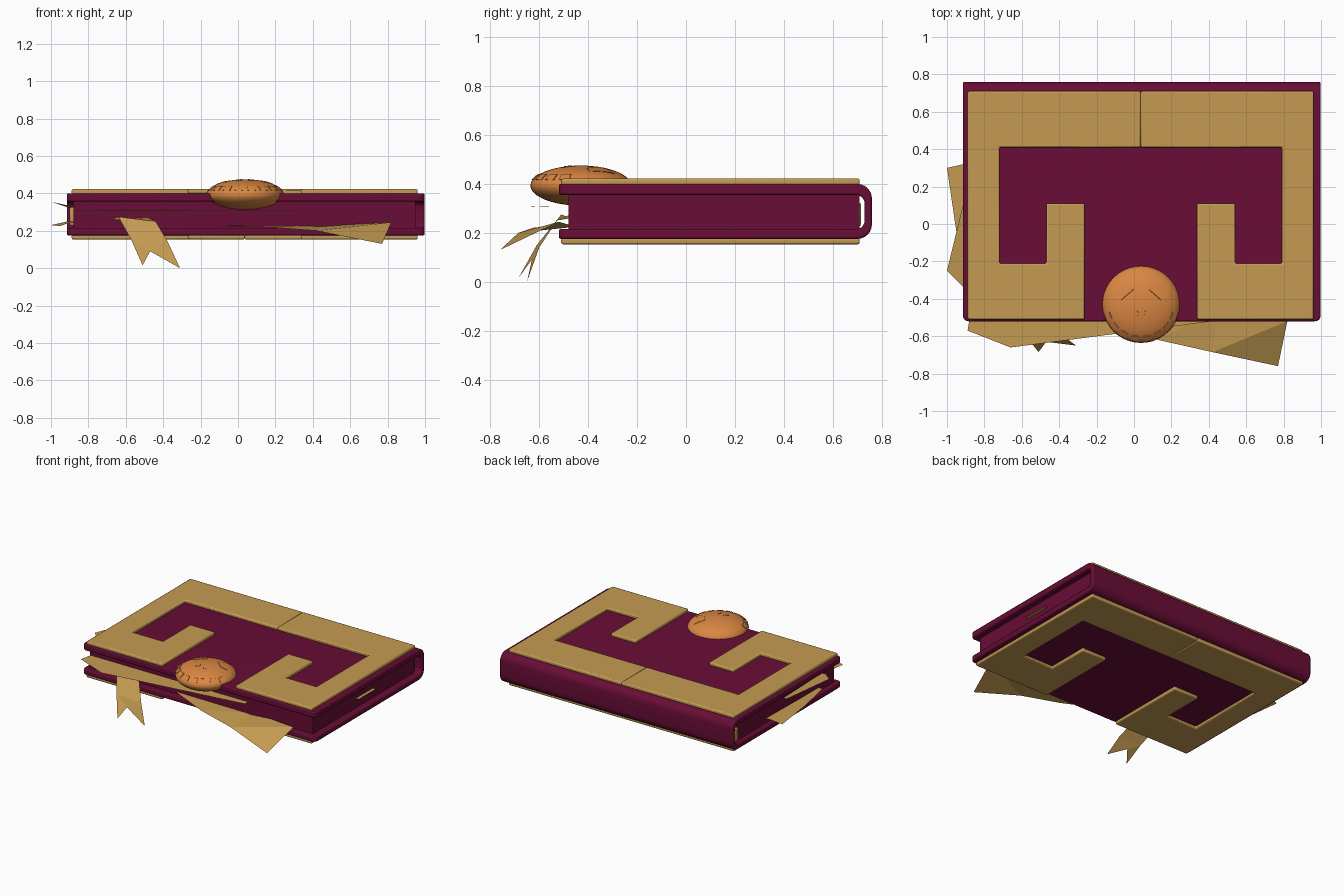
import bpy, bmesh
from math import sin, cos, radians, sqrt
from mathutils import Vector

if "Cube" in bpy.data.objects:
    bpy.data.objects.remove(bpy.data.objects["Cube"])

def material(name, rgb):
    m = bpy.data.materials.new(name)
    m.diffuse_color = (*rgb, 1)
    m.use_nodes = True
    m.node_tree.nodes["Principled BSDF"].inputs["Base Color"].default_value = m.diffuse_color
    return m

MAROON = material("maroon", (0.14, 0.004, 0.036))
GOLD = material("gold", (0.56, 0.33, 0.085))
ORANGE = material("orange", (0.70, 0.24, 0.055))

def finish(name, bm, mat, bevel=0, smooth=True):
    bmesh.ops.recalc_face_normals(bm, faces=bm.faces)
    me = bpy.data.meshes.new(name)
    bm.to_mesh(me)
    bm.free()
    me.materials.append(mat)
    ob = bpy.data.objects.new(name, me)
    bpy.context.collection.objects.link(ob)
    if bevel:
        b = ob.modifiers.new("bevel", 'BEVEL')
        b.width, b.segments, b.limit_method = bevel, 2, 'ANGLE'
    if smooth:
        bpy.ops.object.select_all(action='DESELECT')
        ob.select_set(True)
        bpy.context.view_layer.objects.active = ob
        bpy.ops.object.shade_smooth_by_angle(angle=radians(35))
    return ob

def prism(points, offset):
    """Closed polygon of 3D points extruded along offset."""
    bm = bmesh.new()
    f = bm.faces.new([bm.verts.new(p) for p in points])
    r = bmesh.ops.extrude_face_region(bm, geom=[f])
    bmesh.ops.translate(bm, vec=offset, verts=[v for v in r['geom'] if isinstance(v, bmesh.types.BMVert)])
    return bm

def box(name, lo, hi, mat, bevel=0):
    pts = [(lo[0], lo[1], lo[2]), (hi[0], lo[1], lo[2]), (hi[0], hi[1], lo[2]), (lo[0], hi[1], lo[2])]
    return finish(name, prism(pts, (0, 0, hi[2] - lo[2])), mat, bevel)

def arc(cy, cz, r, a0, a1, n=6):
    return [(cy + r * cos(radians(a0 + (a1 - a0) * i / n)),
             cz + r * sin(radians(a0 + (a1 - a0) * i / n))) for i in range(n + 1)]

# Cover: C-shaped profile with a rounded spine, run along x
X0, X1, FRONT = -0.915, 0.998, -0.52
profile = ([(FRONT, 0.175)] + arc(0.70, 0.235, 0.06, -90, 0) + arc(0.70, 0.34, 0.06, 0, 90)
           + [(FRONT, 0.40), (FRONT, 0.355)] + arc(0.695, 0.32, 0.035, 90, 0)
           + arc(0.695, 0.25, 0.035, 0, -90) + [(FRONT, 0.215)])
bm = prism([(X0, y, z) for y, z in profile], (X1 - X0, 0, 0))
corners = [e for e in bm.edges if all(abs(v.co.y - FRONT) < 1e-4 for v in e.verts)
           and abs(e.verts[0].co.x - e.verts[1].co.x) < 1e-4]
bmesh.ops.bevel(bm, geom=corners, offset=0.03, segments=4, profile=0.5, affect='EDGES')
finish("cover", bm, MAROON, 0.008)

# Page block
box("page_block", (-0.88, -0.48, 0.21), (0.95, 0.71, 0.36), MAROON)
box("spine_ribbon_end", (-0.90, 0.67, 0.225), (-0.86, 0.715, 0.325), GOLD, 0.01)

# Gold hooked frames: a half outline mirrored left/right and top/bottom
CX = 0.036
half = [(0, 0.41), (0.755, 0.41), (0.755, -0.21), (0.505, -0.21), (0.505, 0.11), (0.30, 0.11),
        (0.30, -0.51), (0.925, -0.51), (0.925, 0.71), (0, 0.71)]
for face, z in (("top", 0.395), ("bottom", 0.153)):
    for side, s in (("left", -1), ("right", 1)):
        bm = prism([(CX + s * x, y, z) for x, y in half], (0, 0, 0.027))
        finish(f"{face}_frame_{side}", bm, GOLD, 0.008)

# Round clasp: flattened sphere
C = Vector((CX + 0.002, -0.43, 0.393))
R = Vector((0.208, 0.206, 0.082))
bm = bmesh.new()
bmesh.ops.create_uvsphere(bm, u_segments=40, v_segments=20, radius=1)
for v in bm.verts:
    v.co = Vector(a * b for a, b in zip(v.co, R)) + C
finish("clasp", bm, ORANGE)

# Raised face details laid over the clasp (unit-disc coordinates)
def patch(name, corners, n=4):
    bm = bmesh.new()
    a, b, c, d = [Vector(p) for p in corners]
    layers = []
    for lift in (0.98, 1.025):
        grid = []
        for i in range(n + 1):
            for j in range(n + 1):
                p = a.lerp(b, i / n).lerp(d.lerp(c, i / n), j / n)
                q = Vector((p.x, p.y, sqrt(max(0, 1 - p.length_squared)))) * lift
                grid.append(bm.verts.new(Vector(k * r for k, r in zip(q, R)) + C))
        for i in range(n):
            for j in range(n):
                k = i * (n + 1) + j
                bm.faces.new([grid[k], grid[k + 1], grid[k + n + 2], grid[k + n + 1]])
        layers.append([e for e in bm.edges if e.is_boundary])
    bmesh.ops.bridge_loops(bm, edges=[e for e in bm.edges if e.is_boundary])
    finish(name, bm, ORANGE)

for side, s in (("left", -1), ("right", 1)):
    patch(f"eye_{side}", [(s * x, y) for x, y in ((0.20, 0.38), (0.47, 0.66), (0.70, 0.18), (0.50, 0.12))])
    patch(f"nostril_{side}", [(s * x, y) for x, y in ((0.07, -0.18), (0.12, -0.17), (0.21, -0.30), (0.09, -0.33))], 2)
for i in range(8):
    m = radians(200 + 20 * i)
    w = radians(6.5)
    patch(f"tooth_{i + 1}", [(r * cos(t), r * sin(t)) for r, t in
          ((0.83, m - w), (0.83, m + w), (0.96, m + w), (0.96, m - w))], 2)

# Loose paper sheets and the forked ribbon
def sheet(name, points, faces):
    bm = bmesh.new()
    vs = [bm.verts.new(p) for p in points]
    for f in faces:
        bm.faces.new([vs[i] for i in f])
    finish(name, bm, GOLD, smooth=False)

sheet("front_sheet_upper", [(-0.86, -0.40, 0.31), (-0.89, -0.57, 0.31), (-0.66, -0.66, 0.305),
                            (0.42, -0.52, 0.31), (0.42, -0.40, 0.31)], [(0, 1, 2, 3, 4)])
sheet("front_sheet_lower", [(-0.25, -0.45, 0.23), (0.13, -0.62, 0.222), (0.42, -0.685, 0.20),
                            (0.77, -0.76, 0.13), (0.82, -0.52, 0.245), (0.45, -0.45, 0.225)],
      [(0, 1, 5), (1, 2, 5), (2, 4, 5), (2, 3, 4)])
sheet("left_sheet_lower", [(-0.80, 0.33, 0.25), (-0.91, 0.32, 0.25), (-1, 0.30, 0.23),
                           (-0.95, -0.04, 0.225), (-0.91, -0.30, 0.24), (-0.80, -0.30, 0.25)],
      [(0, 1, 4, 5), (1, 2, 3, 4)])
sheet("left_sheet_upper", [(-0.80, 0.12, 0.32), (-0.91, 0.12, 0.325), (-1, -0.25, 0.355),
                           (-0.91, -0.34, 0.335), (-0.80, -0.36, 0.32)], [(0, 1, 3, 4), (1, 2, 3)])
sheet("right_sheet", [(0.85, -0.05, 0.285), (0.975, 0.03, 0.285), (0.975, 0.22, 0.285), (0.85, 0.25, 0.285)],
      [(0, 1, 2, 3)])
sheet("forked_ribbon", [(-0.69, -0.47, 0.26), (-0.50, -0.46, 0.28), (-0.64, -0.51, 0.275), (-0.44, -0.53, 0.25),
                        (-0.57, -0.61, 0.15), (-0.375, -0.60, 0.14), (-0.51, -0.685, 0.015),
                        (-0.47, -0.63, 0.09), (-0.31, -0.65, 0.0)],
      [(0, 1, 3, 2), (2, 3, 5, 4), (4, 5, 7), (4, 7, 6), (5, 8, 7)])
